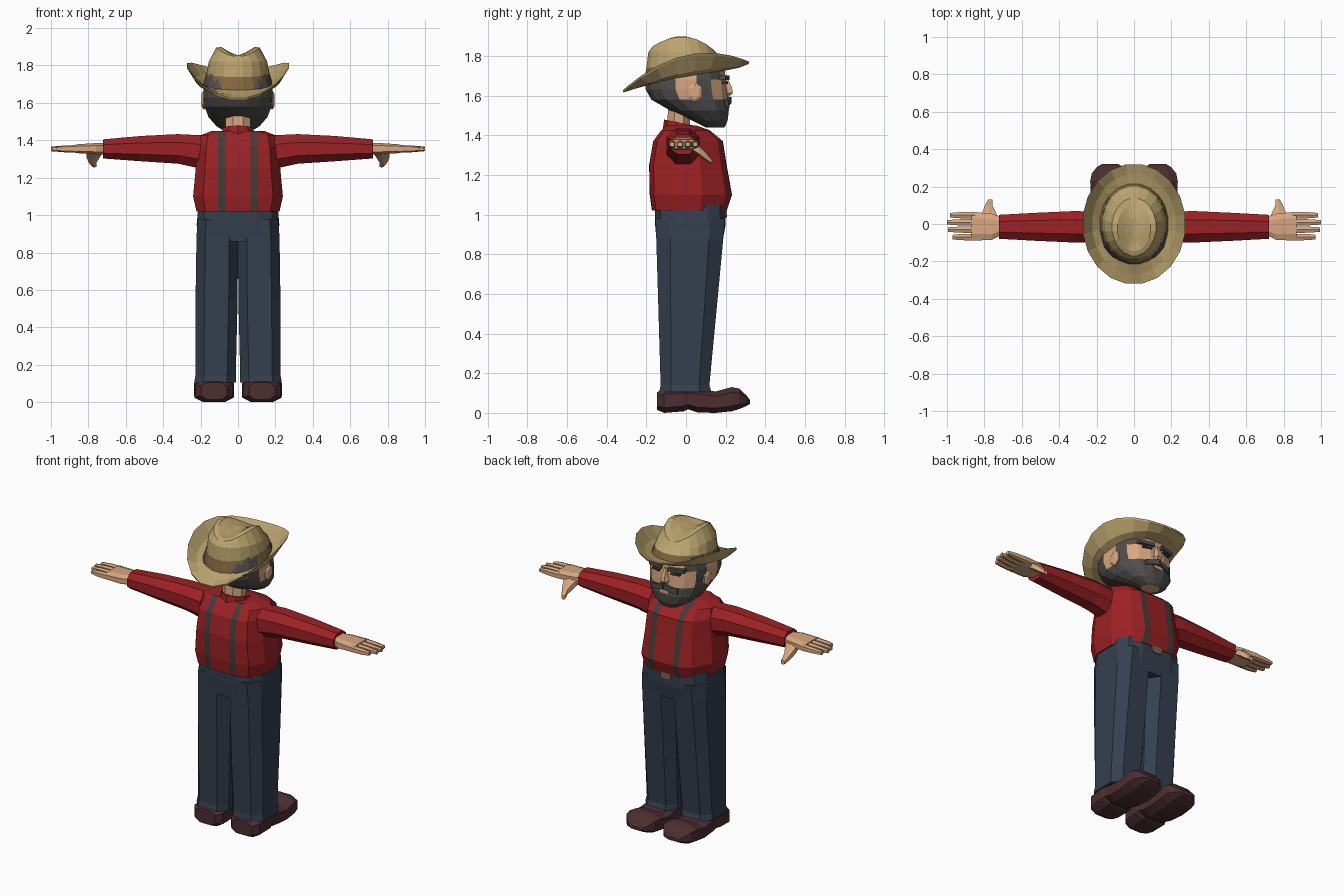
import bpy, bmesh, math
from mathutils import Vector

if "Cube" in bpy.data.objects:
    bpy.data.objects.remove(bpy.data.objects["Cube"])


def material(name, r, g, b):
    m = bpy.data.materials.new(name)
    m.diffuse_color = tuple((c / 255 / 12.92) if c < 11 else ((c / 255 + .055) / 1.055) ** 2.4
                            for c in (r, g, b)) + (1,)
    m.use_nodes = True
    m.node_tree.nodes["Principled BSDF"].inputs["Base Color"].default_value = m.diffuse_color
    return m


RED = material("shirt_red", 156, 33, 36)
STRAP = material("strap_grey", 72, 58, 57)
DENIM = material("denim_blue", 53, 63, 79)
BOOT = material("boot_brown", 76, 46, 48)
SKIN = material("skin", 216, 167, 128)
HAIR = material("hair_grey", 80, 78, 77)
STRAW = material("hat_straw", 188, 164, 110)
BAND = material("hat_band", 134, 104, 64)
BUCKLE = material("buckle", 122, 100, 88)


def finish(name, bm, mats):
    bmesh.ops.recalc_face_normals(bm, faces=bm.faces)
    me = bpy.data.meshes.new(name)
    bm.to_mesh(me)
    bm.free()
    for m in mats:
        me.materials.append(m)
    ob = bpy.data.objects.new(name, me)
    bpy.context.collection.objects.link(ob)
    return ob


def loft(name, rings, mats, rule=None, caps=(True, True), mirror=1):
    """Skin closed rings; rule(ring, segment, centre) picks the material."""
    bm = bmesh.new()
    vs = [[bm.verts.new((p[0] * mirror, p[1], p[2])) for p in r] for r in rings]
    n = len(rings[0])
    for i in range(len(vs) - 1):
        for j in range(n):
            k = (j + 1) % n
            f = bm.faces.new((vs[i][j], vs[i][k], vs[i + 1][k], vs[i + 1][j]))
            if rule:
                f.material_index = rule(i, j, f.calc_center_median())
    if caps[0]:
        bm.faces.new(vs[0])
    if caps[1]:
        bm.faces.new(vs[-1])
    return finish(name, bm, mats)


def section(axis, pos, c, r, n=8, power=2.0, turn=.5):
    """Superellipse ring across an axis; c and r are centre and radii."""
    pts = []
    for i in range(n):
        a = 2 * math.pi * (i + turn) / n
        u, v = (math.copysign(abs(f) ** (2 / power), f) for f in (math.cos(a), math.sin(a)))
        u, v = c[0] + r[0] * u, c[1] + r[1] * v
        pts.append({'x': (pos, u, v), 'y': (u, pos, v), 'z': (u, v, pos)}[axis])
    return pts


def span(axis, pos, u0, u1, v0, v1, n=8, power=4.0, turn=.5):
    """Ring whose outermost points touch the given limits."""
    unit = section('z', 0, (0, 0), (1, 1), n, power, turn)
    mu, mv = max(p[0] for p in unit), max(p[1] for p in unit)
    return section(axis, pos, ((u0 + u1) / 2, (v0 + v1) / 2),
                   ((u1 - u0) / 2 / mu, (v1 - v0) / 2 / mv), n, power, turn)


# Shirt body with strap columns running up front and back
def torso_ring(z, w, f, b):
    half = [(.068, f), (.108, f * .99), (.72 * w, f * .86), (w, f * .35),
            (w, b * .4), (.78 * w, b * .88), (.108, b * .99), (.068, b)]
    return [(x, y, z) for x, y in half] + [(-x, y, z) for x, y in reversed(half)]


loft("shirt", [torso_ring(*r) for r in (
    (1.02, .222, .205, -.172), (1.10, .24, .232, -.183), (1.25, .226, .205, -.186),
    (1.37, .217, .186, -.165), (1.425, .205, .12, -.125), (1.45, .14, .05, -.1))],
    [RED, STRAP], lambda i, j, c: int(j in (0, 6, 8, 14)))

# Collar, taller at the nape
loft("collar", [[(x, y, z - (y + .04) * .2 * k) for x, y, z in section('z', z, (0, -.02), r, 10)]
                for z, r, k in ((1.41, (.1, .1), 0), (1.465, (.085, .09), 1), (1.465, (.07, .075), 1))], [RED])
loft("neck", [section('z', z, (0, y), (.072, .062), 8)
              for z, y in ((1.42, -.04), (1.58, -.03))], [SKIN])

# Waist and fly buckle
loft("trouser_waist", [span('z', z, -w, w, b, f, 12, 3.6) for z, w, b, f in (
    (.86, .215, -.148, .184), (.95, .221, -.156, .2), (1.05, .212, -.158, .2))], [DENIM])
loft("belt_buckle", [span('y', y, -.035, .035, .985, 1.035) for y in (.19, .207)], [BUCKLE])

for s, side in ((1, "right"), (-1, "left")):
    # Trouser legs with a small flare at the hem
    loft(side + "_trouser_leg", [span('z', z, a, b, c, d, 8, 3.2) for z, a, b, c, d in (
        (.105, .012, .234, -.135, .128), (.14, .012, .228, -.128, .118), (.55, .002, .227, -.14, .157),
        (.88, 0, .222, -.15, .188), (.98, 0, .216, -.154, .195))], [DENIM], mirror=s)

    # Boots, lofted heel to toe
    loft(side + "_boot", [span('y', y, .128 - w, .128 + w, a, b, 8, 3) for y, w, a, b in (
        (-.145, .07, .015, .105), (-.11, .1, 0, .12), (-.01, .107, .008, .125), (.01, .1, .018, .125),
        (.06, .1, .002, .12), (.15, .105, 0, .108), (.23, .106, .008, .13), (.27, .098, .02, .122),
        (.305, .07, .035, .088), (.322, .04, .045, .065))], [BOOT], mirror=s)

    # Sleeves
    loft(side + "_sleeve", [span('x', x, -.015 - w, -.015 + w, a, b, 8, 2.2) for x, w, a, b in (
        (.16, .08, 1.24, 1.425), (.32, .084, 1.275, 1.433), (.52, .075, 1.288, 1.423),
        (.722, .064, 1.303, 1.405))], [RED], mirror=s)

    # Hands: palm, four fingers, drooping thumb
    loft(side + "_palm", [span('x', x, a, b, c, d, 8, 3) for x, a, b, c, d in (
        (.7, -.055, .035, 1.325, 1.385), (.76, -.085, .055, 1.325, 1.385),
        (.87, -.089, .066, 1.332, 1.378))], [SKIN], mirror=s)
    for finger, y, tip in (("index", .047, .985), ("middle", .009, 1.0), ("ring", -.03, .995), ("little", -.07, .97)):
        loft(f"{side}_{finger}_finger", [span('x', x, y - w, y + w, 1.352 - h, 1.356 + h, 6, 3)
                                         for x, w, h in ((.85, .018, .019), (.93, .0165, .016), (tip, .012, .01))],
             [SKIN], mirror=s)
    loft(side + "_thumb", [span('y', y, x - w, x + w, z - h, z + h, 6, 3) for y, x, z, w, h in (
        (.02, .765, 1.352, .045, .025), (.065, .775, 1.325, .035, .028),
        (.1, .777, 1.295, .02, .024), (.13, .768, 1.268, .012, .014))], [SKIN], mirror=s)

    # Ears
    loft(side + "_ear", [span('x', x, .045 - w, .045 + w, 1.615 - h, 1.615 + h, 6, 2) for x, w, h in (
        (.15, .03, .045), (.185, .035, .05), (.194, .02, .035))], [SKIN], mirror=s)

    # Brow, eye and moustache halves, following the curve of the face
    for part, mat, z, h, x0, x1, y0, y1 in (
            ("brow", HAIR, 1.69, .011, .025, .12, .219, .198),
            ("eye", STRAP, 1.664, .006, .04, .095, .213, .202),
            ("moustache", HAIR, 1.578, .016, .002, .085, .23, .212)):
        drop = .02 if part == "moustache" else 0
        loft(f"{side}_{part}", [[(x, y - .05, zz - h), (x, y, zz - h), (x, y, zz + h), (x, y - .05, zz + h)]
                                for x, y, zz in ((x0, y0, z), (x1, y1, z - drop))], [mat], mirror=s)


# Head: hair behind, bare cheeks, beard along the jaw and sideburns
def head_colour(i, j, c):
    if c.z < 1.555 or (.055 < c.y < .15 and c.z < 1.73):
        return 1
    return int(c.y < -.005)


loft("head", [span('z', z, -w, w, b, f, 16, 2.4) for z, w, b, f in (
    (1.44, .055, .1, .195), (1.475, .115, .03, .21), (1.525, .158, -.08, .216), (1.58, .178, -.175, .21),
    (1.63, .184, -.203, .206), (1.68, .184, -.203, .202), (1.76, .165, -.17, .19))],
    [SKIN, HAIR], head_colour)

# Nose and lower lip
loft("nose", [span('z', z, -w, w, .15, f, 6, 2, 0) for z, w, f in (
    (1.595, .026, .218), (1.612, .034, .236), (1.64, .024, .232), (1.69, .014, .208))], [SKIN])
loft("lower_lip", [span('y', y, -.03, .03, 1.535, 1.556) for y in (.19, .219)], [SKIN])

# Hat: one skin from under the brim, round its edge, up the crown and into the dent
SEG = 20


def hat_ring(rx, ry, height, cy=0):
    pts = []
    for i in range(SEG):
        a = 2 * math.pi * (i + .5) / SEG
        c, s = math.cos(a), math.sin(a)
        pts.append((rx * c, cy + ry * s, height(c, s)))
    return pts


def slope(base, tilt, curl):
    return lambda c, s: base + tilt * s + curl * c * c


def rim(top, back, front):
    return lambda c, s: top - (front if s > 0 else back) * s * s


hat = [hat_ring(.17, .2, slope(1.69, .037, 0)),
       hat_ring(.225, .27, slope(1.685, .055, .03)),
       hat_ring(.272, .32, slope(1.685, .073, .108)),
       hat_ring(.277, .323, slope(1.696, .073, .108)),
       hat_ring(.225, .27, slope(1.699, .055, .03)),
       hat_ring(.185, .217, slope(1.705, .037, 0)),
       hat_ring(.17, .202, slope(1.758, .02, 0)),
       hat_ring(.158, .182, slope(1.81, -.01, .01), -.01),
       hat_ring(.118, .155, rim(1.897, .05, .067), -.015),
       hat_ring(.09, .125, rim(1.9, .045, .06), -.02),
       hat_ring(.045, .07, rim(1.872, .02, .015), -.035),
       hat_ring(.008, .012, rim(1.855, 0, 0), -.05)]
loft("hat", hat, [STRAW, BAND], lambda i, j, c: int(i == 5))
